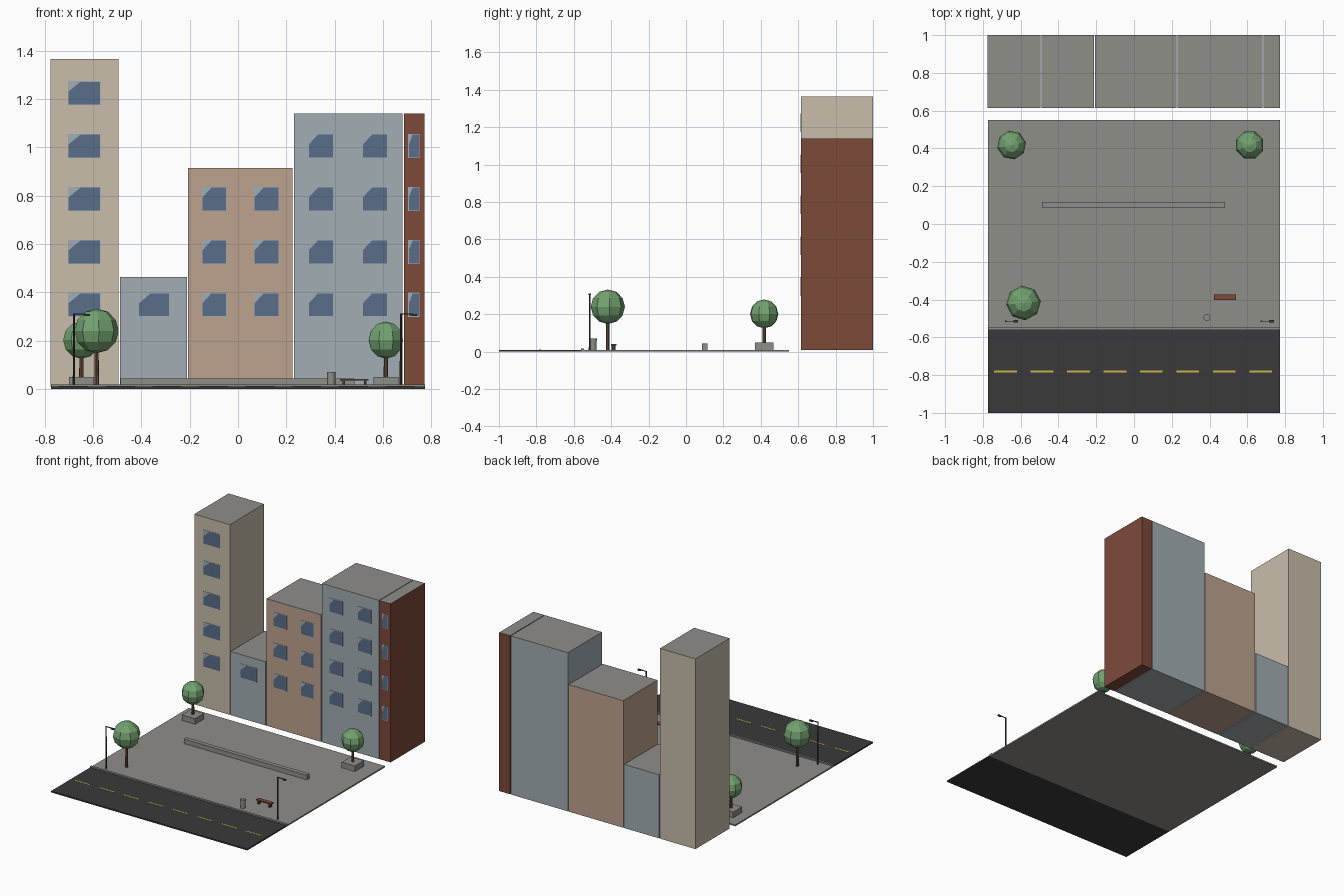
import bpy, bmesh, math
from mathutils import Matrix, Vector

if "Cube" in bpy.data.objects:
    bpy.data.objects.remove(bpy.data.objects["Cube"])


def material(name, rgb):
    m = bpy.data.materials.new(name)
    lin = [((c / 255 + 0.055) / 1.055) ** 2.4 for c in rgb]
    m.diffuse_color = (*lin, 1)
    m.use_nodes = True
    m.node_tree.nodes["Principled BSDF"].inputs["Base Color"].default_value = m.diffuse_color
    return m


TAN = material("tan plaster", (200, 190, 171))
BLUE = material("pale blue plaster", (162, 174, 180))
SALMON = material("salmon plaster", (190, 163, 143))
BRICK = material("brick red", (125, 74, 58))
GREY = material("concrete grey", (143, 142, 137))
GLASS = material("window glass", (90, 110, 138))
ASPHALT = material("asphalt", (58, 58, 58))
YELLOW = material("road yellow", (205, 182, 78))
GREEN = material("leaf green", (115, 162, 112))
BARK = material("bark brown", (112, 82, 66))


def finish(name, bm, *mats):
    me = bpy.data.meshes.new(name)
    bm.to_mesh(me)
    bm.free()
    for m in mats:
        me.materials.append(m)
    ob = bpy.data.objects.new(name, me)
    bpy.context.collection.objects.link(ob)
    return ob


def add_box(bm, x0, x1, y0, y1, z0, z1):
    mat = Matrix.LocRotScale(Vector(((x0 + x1) / 2, (y0 + y1) / 2, (z0 + z1) / 2)),
                             None, Vector((x1 - x0, y1 - y0, z1 - z0)))
    bmesh.ops.create_cube(bm, size=1, matrix=mat)


def box(name, mat, *dims):
    bm = bmesh.new()
    add_box(bm, *dims)
    return finish(name, bm, mat)


def add_tube(bm, x, y, z0, z1, r0, r1, sides=8):
    bmesh.ops.create_cone(bm, cap_ends=True, segments=sides, radius1=r0, radius2=r1,
                          depth=z1 - z0, matrix=Matrix.Translation((x, y, (z0 + z1) / 2)))


# Buildings: painted walls with grey roofs
FRONT, BACK, BASE = 0.615, 1.0, 0.01


def building(name, mat, x0, x1, top):
    bm = bmesh.new()
    add_box(bm, x0, x1, FRONT, BACK, BASE, top)
    bm.normal_update()
    for f in bm.faces:
        f.material_index = 1 if f.normal.z > 0.5 else 0
    finish(name, bm, mat, GREY)


# Windows: thin pale frame plates with a clipped-corner pane in front
def windows(name, centres, width, floors):
    frame, pane = bmesh.new(), bmesh.new()
    for x in centres:
        for i in range(floors):
            z, w, h = 0.348 + 0.219 * i, width / 2, 0.05
            add_box(frame, x - w, x + w, FRONT - 0.002, FRONT + 0.002, z - h, z + h)
            w, h = w - 0.003, h - 0.003
            outline = [(-w, -h), (w, -h), (w, h), (-w * 0.25, h), (-w, h * 0.15)]
            pane.faces.new([pane.verts.new((x + a, FRONT - 0.003, z + b)) for a, b in outline])
    finish(name + "_window_frames", frame, BLUE)
    finish(name + "_window_panes", pane, GLASS)


for name, mat, x0, x1, top, centres, width, floors in (
        ("tan_tower", TAN, -0.775, -0.495, 1.365, (-0.636,), 0.136, 5),
        ("small_blue_house", BLUE, -0.489, -0.212, 0.463, (-0.347,), 0.13, 1),
        ("salmon_block", SALMON, -0.206, 0.225, 0.915, (-0.098, 0.118), 0.104, 3),
        ("blue_block", BLUE, 0.231, 0.681, 1.14, (0.343, 0.567), 0.106, 4),
        ("brick_block", BRICK, 0.686, 0.772, 1.14, (0.728,), 0.048, 4)):
    building(name, mat, x0, x1, top)
    windows(name, centres, width, floors)

# Plaza, road, kerb and low wall
box("plaza", GREY, -0.773, 0.773, -0.56, 0.55, 0, 0.01)
box("road", ASPHALT, -0.773, 0.773, -1.0, -0.56, 0, 0.01)
box("kerb", GREY, -0.773, 0.773, -0.562, -0.546, 0.002, 0.018)
box("low_wall", GREY, -0.487, 0.482, 0.086, 0.116, 0.008, 0.043)

# Road dashes
bm = bmesh.new()
for i in range(8):
    x = -0.68 + 0.193 * i
    add_box(bm, x - 0.06, x + 0.06, -0.786, -0.776, 0.009, 0.0115)
finish("road_dashes", bm, YELLOW)


# Trees, two of them in square planters
def tree(name, x, y, z, r, turn, planter):
    bm = bmesh.new()
    add_tube(bm, x, y, 0.008, z - r * 0.6, 0.010, 0.008)
    finish(name + "_trunk", bm, BARK)
    bm = bmesh.new()
    bmesh.ops.create_uvsphere(bm, u_segments=8, v_segments=6, radius=r,
                              matrix=Matrix.Translation((x, y, z)) @ Matrix.Rotation(turn, 4, 'Z'))
    finish(name + "_crown", bm, GREEN)
    if planter:
        box(name + "_planter", GREY, x - 0.052, x + 0.052, y - 0.05, y + 0.05, 0.008, 0.05)


tree("back_left_tree", -0.648, 0.418, 0.202, 0.077, 0.2, True)
tree("back_right_tree", 0.612, 0.418, 0.202, 0.077, 0.4, True)
tree("front_left_tree", -0.585, -0.418, 0.240, 0.092, 0.1, False)

# Street lamps with an arm and a small head
for side, x in (("left", -0.679), ("right", 0.674)):
    bm = bmesh.new()
    y = -0.515
    add_tube(bm, x, y, 0.008, 0.312, 0.005, 0.004)
    add_box(bm, x, x + 0.05, y - 0.002, y + 0.002, 0.307, 0.312)
    add_box(bm, x + 0.04, x + 0.066, y - 0.006, y + 0.006, 0.302, 0.311)
    finish(side + "_street_lamp", bm, ASPHALT)

# Litter bin
bm = bmesh.new()
add_tube(bm, 0.386, -0.495, 0.008, 0.07, 0.017, 0.018, 12)
finish("litter_bin", bm, GREY)
bpy.context.view_layer.objects.active = bpy.data.objects["litter_bin"]
bpy.data.objects["litter_bin"].select_set(True)
bpy.ops.object.shade_smooth_by_angle(angle=math.radians(40))

# Bench: plank seat on two dark legs
box("bench_seat", BRICK, 0.423, 0.541, -0.402, -0.372, 0.034, 0.042)
bm = bmesh.new()
for x in (0.438, 0.526):
    add_box(bm, x - 0.005, x + 0.005, -0.398, -0.376, 0.008, 0.036)
finish("bench_legs", bm, ASPHALT)
